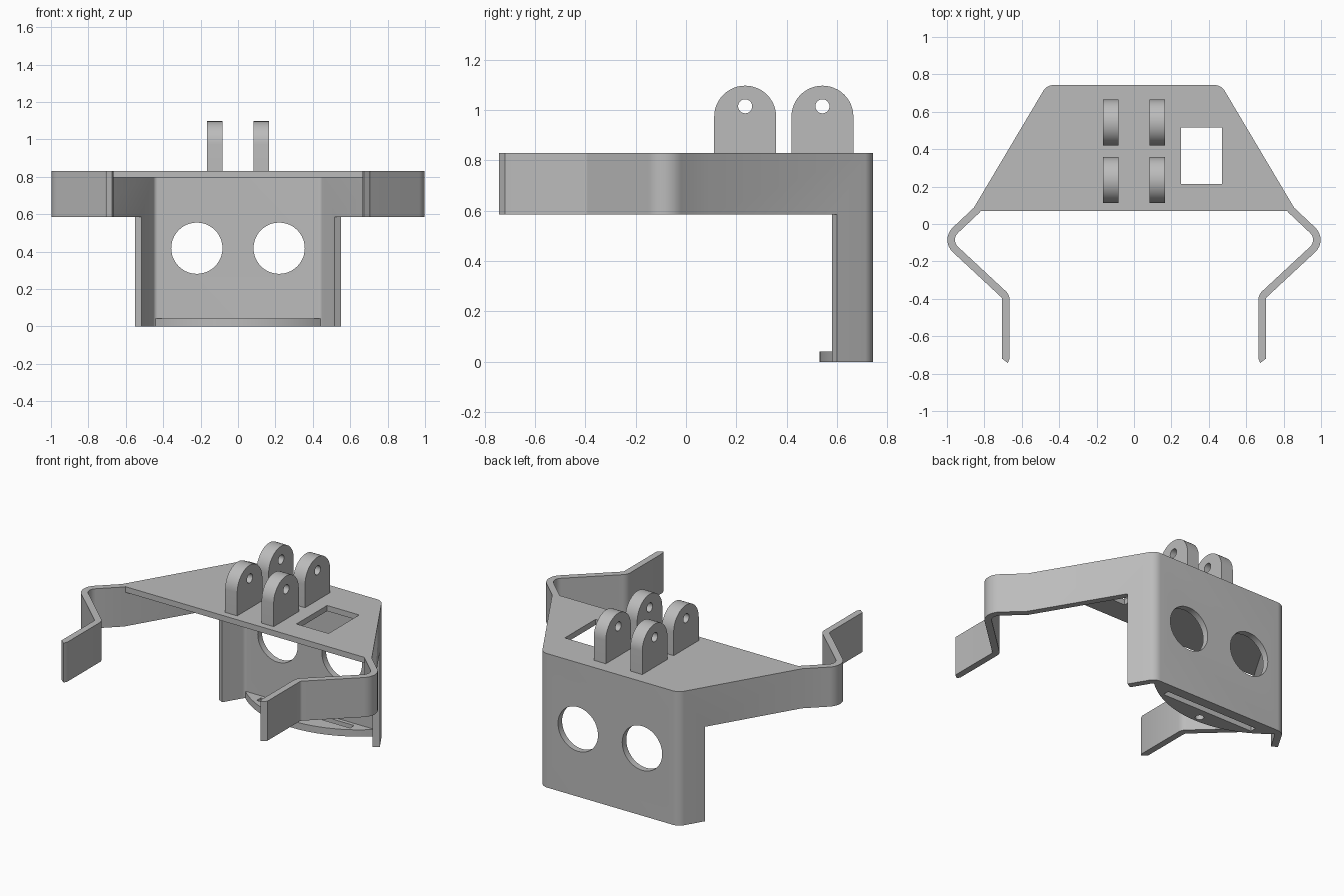
import bpy, bmesh, math
from mathutils import Vector, Matrix

cube = bpy.data.objects.get("Cube")
if cube:
    bpy.data.objects.remove(cube, do_unlink=True)

grey = bpy.data.materials.new("plain_grey")
grey.use_nodes = True
colour = (0.5, 0.5, 0.5, 1)
grey.diffuse_color = colour
grey.node_tree.nodes["Principled BSDF"].inputs["Base Color"].default_value = colour

TOP, THICK = 0.83, 0.04


def prism(name, outline, low, high, axis="Z"):
    """Extrude a closed outline; axis X reads it as (y, z), axis Y as (x, z)."""
    place = {"Z": lambda a, b, h: (a, b, h),
             "X": lambda a, b, h: (h, a, b),
             "Y": lambda a, b, h: (a, h, b)}[axis]
    bm = bmesh.new()
    rings = [[bm.verts.new(place(a, b, h)) for a, b in outline] for h in (low, high)]
    n = len(outline)
    for ring in rings:
        bm.faces.new(ring)
    for i in range(n):
        j = (i + 1) % n
        bm.faces.new((rings[0][i], rings[0][j], rings[1][j], rings[1][i]))
    bmesh.ops.recalc_face_normals(bm, faces=bm.faces)
    mesh = bpy.data.meshes.new(name)
    bm.to_mesh(mesh)
    bm.free()
    mesh.materials.append(grey)
    obj = bpy.data.objects.new(name, mesh)
    bpy.context.collection.objects.link(obj)
    return obj


def circle(cx, cy, r, n=48):
    return [(cx + r * math.cos(math.tau * i / n), cy + r * math.sin(math.tau * i / n))
            for i in range(n)]


def rect(x0, x1, y0, y1):
    return [(x0, y0), (x1, y0), (x1, y1), (x0, y1)]


def cut(obj, cutters):
    """Subtract the cutters, bake the result and remove them."""
    for c in cutters:
        c.hide_render = True
        mod = obj.modifiers.new("cut", "BOOLEAN")
        mod.operation, mod.solver, mod.object = "DIFFERENCE", "EXACT", c
    graph = bpy.context.evaluated_depsgraph_get()
    baked = bpy.data.meshes.new_from_object(obj.evaluated_get(graph))
    obj.modifiers.clear()
    obj.data = baked
    for c in cutters:
        bpy.data.objects.remove(c, do_unlink=True)


def smooth(obj):
    bpy.ops.object.select_all(action="DESELECT")
    obj.select_set(True)
    bpy.context.view_layer.objects.active = obj
    bpy.ops.object.shade_smooth_by_angle(angle=math.radians(30))


def fillet(prev, corner, nxt, r, steps=8):
    """Points of a round bend of radius r."""
    if r == 0:
        return [corner]
    u, v = (prev - corner).normalized(), (nxt - corner).normalized()
    half = u.angle(v) / 2
    centre = corner + (u + v).normalized() * (r / math.sin(half))
    a = corner + u * (r / math.tan(half)) - centre
    b = corner + v * (r / math.tan(half)) - centre
    turn = a.angle_signed(b)
    return [centre + Matrix.Rotation(-turn * i / steps, 2) @ a for i in range(steps + 1)]


def offset(path, d):
    """Mitred parallel of an open path."""
    out = []
    for i, p in enumerate(path):
        a = (p - path[i - 1]).normalized() if i else None
        b = (path[i + 1] - p).normalized() if i + 1 < len(path) else None
        a, b = a or b, b or a
        na, nb = Vector((a.y, -a.x)), Vector((b.y, -b.x))
        m = (na + nb).normalized()
        out.append(p + m * (d / m.dot(na)))
    return out


# Bent strip: arms, slanted sides and back wall in one piece
half_path = [((0.685, -0.72), 0), ((0.685, -0.387), 0.04), ((1.01, -0.085), 0.07),
             ((0.84, 0.075), 0), ((0.455, 0.723), 0.045)]
bends = half_path + [((-x, y), r) for (x, y), r in reversed(half_path)]
pts = [Vector(p) for p, _ in bends]
line = [pts[0]]
for i in range(1, len(pts) - 1):
    line += fillet(pts[i - 1], pts[i], pts[i + 1], bends[i][1])
line.append(pts[-1])
tip = Vector((0.675, -0.743))
outline = ([tip] + offset(line, THICK / 2) + [Vector((-tip.x, tip.y))]
           + offset(line, -THICK / 2)[::-1])
strip = prism("bent_strip", outline, 0, TOP)

# Clear the space under the arms and pierce the two round wall openings
cutters = []
for s in (1, -1):
    below = [(0.377, 0.50), (0.723, 0.70), (1.2, 0.70), (1.2, -1), (0.3, -1), (0.3, 0.5)]
    cutters.append(prism("arm_cutter", [(s * x, y) for x, y in below], -0.1, 0.585))
    cutters.append(prism("wall_cutter", circle(s * 0.22, 0.418, 0.137), 0.6, 0.9, "Y"))
cut(strip, cutters)
smooth(strip)

# Top plate with rectangular window, fitted between the slanted sides
plate = prism("top_plate", [(-0.82, 0.07), (0.82, 0.07), (0.443, 0.704), (-0.443, 0.704)],
              0.795, TOP)
cut(plate, [prism("window_cutter", rect(0.25, 0.47, 0.215, 0.515), 0.7, 0.9)])
smooth(plate)

# Curved bottom shelf with slot and small hole
R = 0.654
spread = math.asin(0.442 / R)
arc = [(R * math.sin(t), 0.53 + R - R * math.cos(t))
       for t in (spread * (i / 16 - 1) for i in range(33))]
shelf = prism("bottom_shelf", arc + [(0.442, 0.71), (-0.442, 0.71)], 0, 0.042)
cut(shelf, [prism("slot_cutter", rect(-0.32, 0.32, 0.64, 0.68), -0.1, 0.1),
            prism("hole_cutter", circle(0, 0.572, 0.025, 24), -0.1, 0.1)])
smooth(shelf)

# Four round-topped hinge lugs
for side, x in (("left", 0.125), ("right", -0.125)):
    for row, y in (("front", 0.235), ("back", 0.542)):
        r, cz = 0.123, 0.974
        top = [(y + r * math.cos(math.pi * i / 24), cz + r * math.sin(math.pi * i / 24))
               for i in range(25)]
        lug = prism(f"{row}_{side}_lug", top + [(y - r, 0.82), (y + r, 0.82)],
                    x - 0.041, x + 0.041, "X")
        cut(lug, [prism("pin_cutter", circle(y, 1.015, 0.028, 24), x - 0.1, x + 0.1, "X")])
        smooth(lug)
